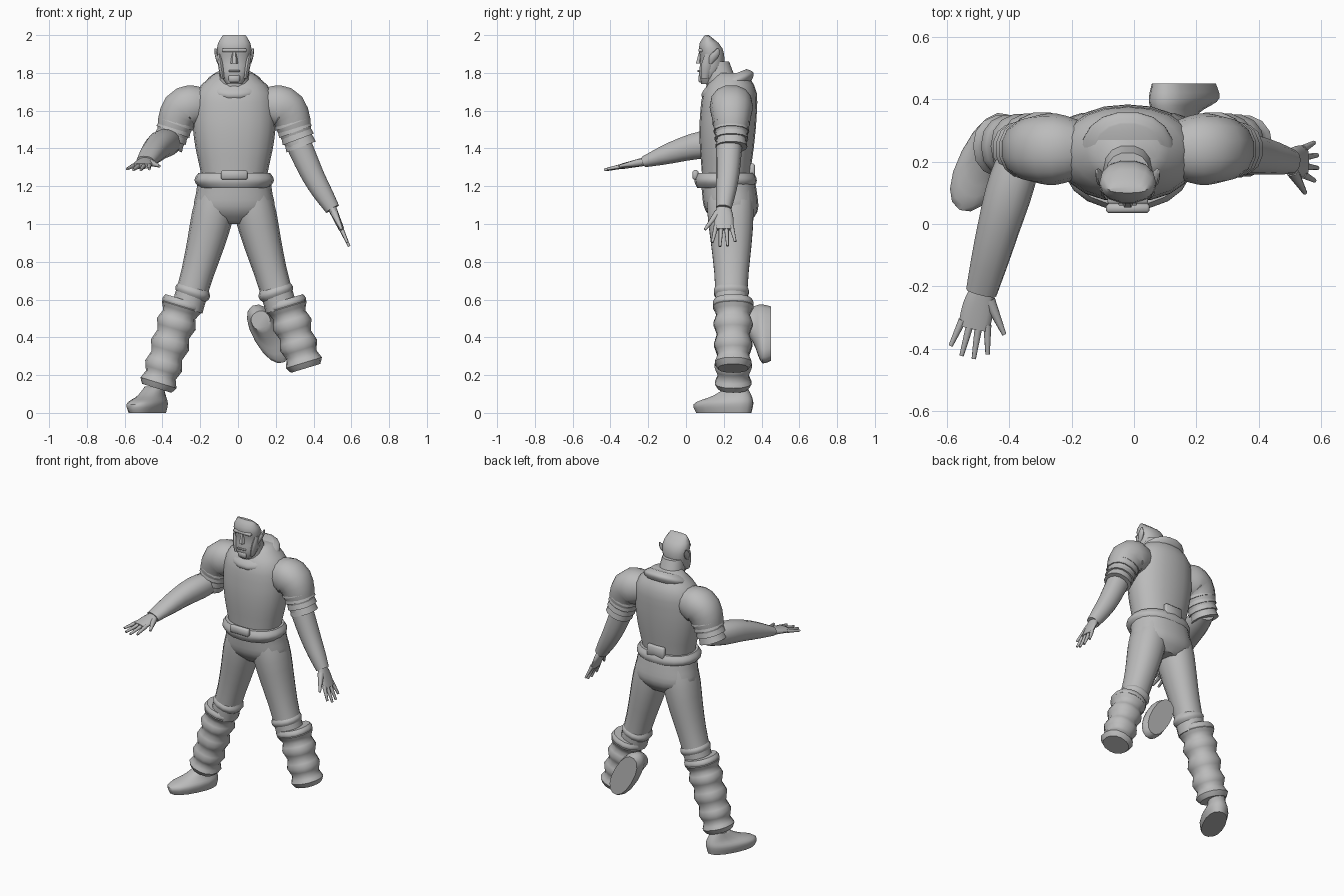
import bpy, bmesh, math
from mathutils import Vector, Matrix

cube = bpy.data.objects.get("Cube")
if cube:
    bpy.data.objects.remove(cube, do_unlink=True)

grey = bpy.data.materials.new("plain grey")
grey.use_nodes = True
grey.diffuse_color = (.5, .5, .5, 1)
grey.node_tree.nodes["Principled BSDF"].inputs["Base Color"].default_value = grey.diffuse_color

MIDLINE = -.02
ACROSS, BACKWARD, UPWARD = Vector((1, 0, 0)), Vector((0, 1, 0)), Vector((0, 0, 1))
SIDES = {"left": 1, "right": -1}


def finish(name, bm, matrix=Matrix()):
    bmesh.ops.recalc_face_normals(bm, faces=bm.faces)
    bm.transform(matrix)
    mesh = bpy.data.meshes.new(name)
    bm.to_mesh(mesh)
    bm.free()
    mesh.materials.append(grey)
    part = bpy.data.objects.new(name, mesh)
    bpy.context.collection.objects.link(part)
    bpy.ops.object.select_all(action='DESELECT')
    part.select_set(True)
    bpy.context.view_layer.objects.active = part
    bpy.ops.object.shade_smooth_by_angle(angle=math.radians(50))


def spline(values, t):
    """Smooth curve through evenly spaced numbers or points."""
    last = len(values) - 1
    i = min(int(t * last), last - 1)
    f = t * last - i
    before, start, end = values[max(i - 1, 0)], values[i], values[i + 1]
    after = values[min(i + 2, last)]
    leave, arrive = (end - before) / 2, (after - start) / 2
    ease = f * f * (3 - 2 * f)
    return start + (end - start) * ease + leave * (f * (1 - f) ** 2) - arrive * (f * f * (1 - f))


def sweep(name, path, wide, deep=None, ref=ACROSS, axis=None, steps=10, sides=14,
          rolls=0, squareness=.9, matrix=Matrix()):
    """Skin rounded sections along a path; wide follows ref, deep the other way."""
    bm = bmesh.new()
    path = [Vector(p) for p in path]
    centres = [spline(path, i / steps) for i in range(steps + 1)]
    loops = []
    for i, centre in enumerate(centres):
        t = i / steps
        tangent = axis or centres[min(i + 1, steps)] - centres[max(i - 1, 0)]
        tangent = tangent.normalized()
        u = (ref - tangent * ref.dot(tangent)).normalized()
        v = tangent.cross(u)
        swell = 1 - .1 * math.cos(math.tau * rolls * t) if rolls else 1
        loop = []
        for k in range(sides):
            angle = math.tau * k / sides
            c, s = (math.copysign(abs(q) ** squareness, q)
                    for q in (math.cos(angle), math.sin(angle)))
            offset = u * c * spline(wide, t) + v * s * spline(deep or wide, t)
            loop.append(bm.verts.new(centre + offset * swell))
        loops.append(loop)
    for lower, upper in zip(loops, loops[1:]):
        for k in range(sides):
            bm.faces.new((lower[k - 1], lower[k], upper[k], upper[k - 1]))
    bm.faces.new(loops[0])
    bm.faces.new(loops[-1])
    finish(name, bm, matrix)


def box(name, centre, size):
    bm = bmesh.new()
    bmesh.ops.create_cube(bm, size=1)
    bmesh.ops.scale(bm, vec=size, verts=bm.verts)
    bmesh.ops.bevel(bm, geom=bm.edges[:], offset=min(size) / 4, segments=1, affect='EDGES')
    finish(name, bm, Matrix.Translation(centre))


def at(y, z, out=0, side=1):
    """Point at a distance out from the body's midline."""
    return Vector((MIDLINE + side * out, y, z))


# Trunk, from hips to neck
sweep("torso", (at(.21, 1.18), at(.22, 1.5), at(.24, 1.8)), (.16, .18, .21, .22, .2, .1),
      (.12, .13, .145, .15, .14, .08), axis=UPWARD, steps=14, sides=20)
sweep("collar", (at(.22, 1.71), at(.22, 1.78)), (.14, .15, .11), axis=Vector((0, -.4, 1)), sides=18)
sweep("neck", (at(.2, 1.7), at(.16, 1.86)), (.09, .07), axis=UPWARD)
sweep("hips", (at(.22, 1.25), at(.25, 1)), (.19, .2, .21, .12), (.14, .145, .14, .08),
      axis=UPWARD, sides=20)
sweep("belt", (at(.21, 1.19), at(.21, 1.27)), (.18, .21, .19), (.15, .165, .15),
      axis=UPWARD, sides=20)
box("buckle", at(.05, 1.26), (.14, .03, .05))
box("back_belt_tab", at(.35, 1.28), (.13, .03, .08))

# Head with a raised crest of hair
sweep("head", (at(.11, 1.74), at(.14, 1.87), at(.11, 2)), (.04, .075, .085, .09, .06),
      (.03, .06, .065, .06, .01), axis=UPWARD)
sweep("nose", (at(.08, 1.92), at(.07, 1.85)), (.01, .02), axis=UPWARD, sides=6)
box("brow", at(.08, 1.92), (.13, .03, .02))
box("mouth", at(.07, 1.81), (.06, .02, .01))
box("chin_beard", at(.08, 1.77), (.06, .03, .04))


def foot(name, matrix):
    """Shoe pointing forward with its sole on the ground."""
    sweep(name, ((0, 0, 0), (0, 0, .05), (0, .05, .09), (0, .08, .14)), (.07, .08, .06, .05),
          (.16, .17, .11, .05), axis=UPWARD, sides=16, matrix=matrix)


def hand(name, wrist, along, thumbward):
    """Flat palm, four fingers and a thumb."""
    along, thumbward = Vector(along).normalized(), Vector(thumbward).normalized()

    def spot(reach, spread):
        return wrist + along * reach + thumbward * spread

    sweep(name + "_palm", (spot(-.03, 0), spot(.12, 0)), (.03, .05, .05), (.025, .015),
          ref=thumbward)
    for i in range(4):
        spread = .027 * (i - 1.5)
        length = .09 + .03 * math.sin(i)
        sweep("%s_finger_%d" % (name, i), (spot(.1, spread), spot(.1 + length, spread * 1.5)),
              (.013, .007), ref=thumbward, steps=3, sides=8)
    sweep(name + "_thumb", (spot(.02, .03), spot(.12, .1)), (.02, .007),
          ref=along, steps=3, sides=8)


for label, side in SIDES.items():
    def place(out, y, z):
        return at(y, z, out, side)

    # Ears and sideburns
    sweep(label + "_ear", (place(.08, .13, 1.85), place(.1, .17, 1.93)), (.01, .012, .004),
          (.01, .025, .005), axis=UPWARD, sides=8)
    sweep(label + "_sideburn", (place(.08, .12, 1.9), place(.06, .1, 1.77)), (.01, .015, .01),
          (.02, .03, .02), axis=UPWARD, sides=8)

    # Thighs and padded boots, the left boot being shorter
    sweep(label + "_thigh", (place(.08, .23, 1.2), place(.15, .24, .9), place(.25, .24, .55)),
          (.09, .11, .1, .085, .085), (.12, .125, .11, .09, .085))
    sweep(label + "_knee_roll", (place(.21, .24, .67), place(.23, .24, .61)), (.08, .095, .08))
    rolls = 4 if side > 0 else 5
    boot_top = place(.27, .25, .59)
    shin = place(.41, .25, .13) - boot_top
    length = .77 if side > 0 else 1
    sweep(label + "_boot", (boot_top, boot_top + shin * length), (.1, .09),
          steps=rolls * 4, rolls=rolls)
    sweep(label + "_boot_cuff", (boot_top - shin * .02, boot_top + shin * .1), (.1, .11, .09))

    # Shoulders and layered sleeves
    sweep(label + "_shoulder", (place(.15, .24, 1.63), place(.28, .24, 1.6), place(.34, .24, 1.42)),
          (.09, .115, .1, .07), ref=BACKWARD)
    cuff = place(.29, .24, 1.58)
    drop = Vector((side * .015, 0, -.04))
    for i in range(4):
        start = cuff + drop * i
        size = .1 - .005 * i
        sweep("%s_sleeve_band_%d" % (label, i), (start, start + drop * 1.3), (size * .9, size),
              ref=BACKWARD, steps=3)

# Left arm hanging down, right arm stretched forward
left_wrist, right_wrist = Vector((.5, .2, 1.08)), Vector((-.49, -.22, 1.33))
sweep("left_forearm", ((.31, .23, 1.45), (.4, .22, 1.25), left_wrist), (.07, .065, .055, .04),
      ref=BACKWARD)
hand("left_hand", left_wrist, (.4, 0, -.9), -BACKWARD)
sweep("right_forearm", ((-.35, .27, 1.44), (-.42, .04, 1.41), right_wrist),
      (.06, .075, .065, .05), (.06, .075, .06, .03))
hand("right_hand", right_wrist, (-.2, -.95, -.2), (1, -.2, 0))

# Planted right foot, and the loose left foot with its sole turned backward
foot("right_foot", Matrix.Translation((-.48, .2, 0)) @ Matrix.Rotation(math.radians(-27), 4, 'Z'))
heel = Vector((-.5, 0, .87)).normalized()
turn = Matrix((BACKWARD.cross(heel) * -1, heel, -BACKWARD)).transposed().to_4x4()
foot("left_foot", Matrix.Translation((.16, .45, .42)) @ turn)
